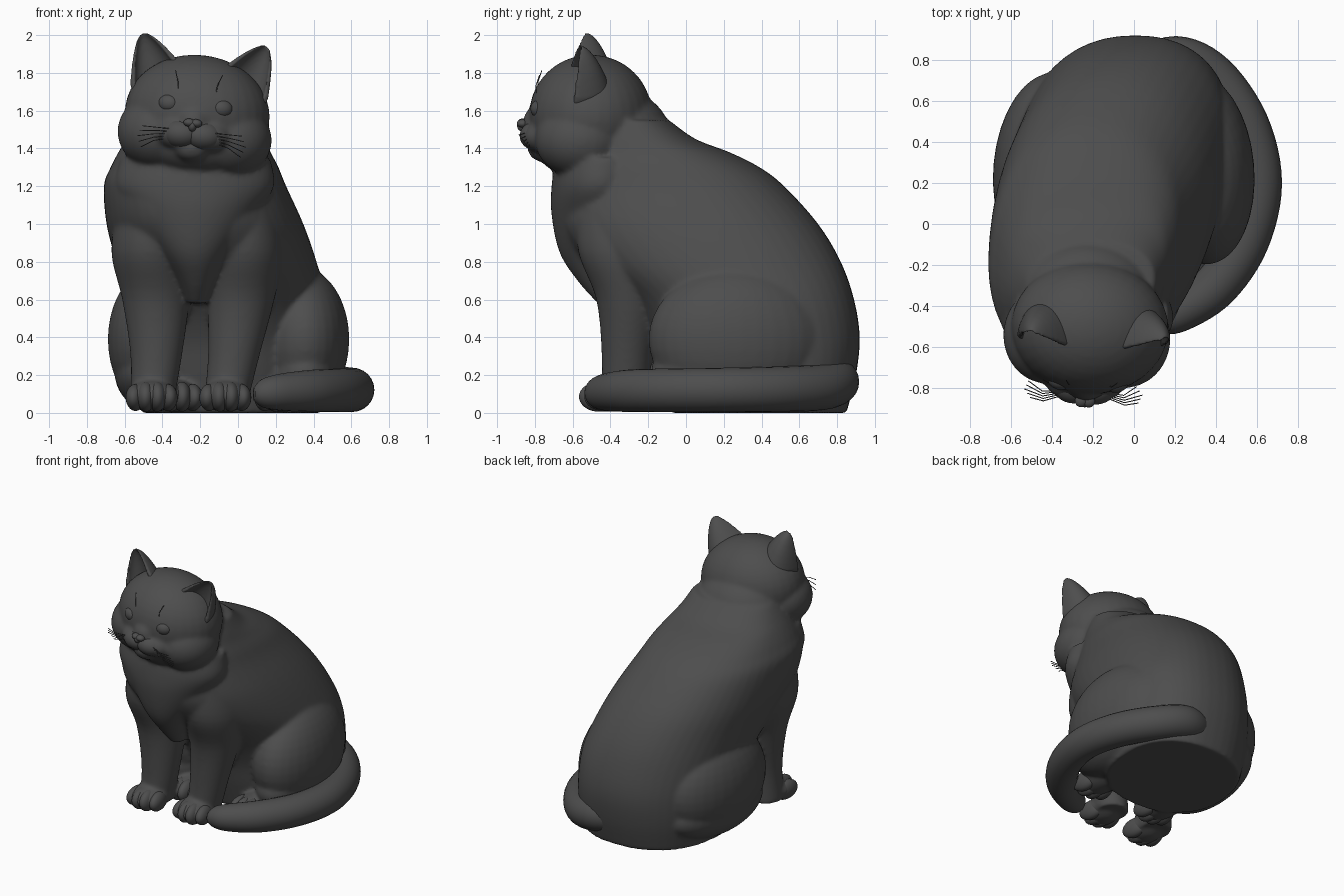
import bpy, bmesh, math
from mathutils import Matrix, Vector

if "Cube" in bpy.data.objects:
    bpy.data.objects.remove(bpy.data.objects["Cube"])

fur = bpy.data.materials.new("charcoal_grey")
fur.diffuse_color = (0.075, 0.075, 0.075, 1)
fur.use_nodes = True
fur.node_tree.nodes["Principled BSDF"].inputs["Base Color"].default_value = fur.diffuse_color
# Tilted frame of the head
HEAD = (Matrix.Translation((-0.213, -0.46, 1.58)) @ Matrix.Rotation(math.radians(6), 4, 'Y')
        @ Matrix.Rotation(math.radians(-3), 4, 'Z'))


def ball(bm, loc, rad, rot=0.0, frame=Matrix()):
    """Ellipsoid, optionally turned about z."""
    m = Matrix.Translation(loc) @ Matrix.Rotation(math.radians(rot), 4, 'Z') @ Matrix.Diagonal((*rad, 1))
    bmesh.ops.create_uvsphere(bm, u_segments=32, v_segments=20, radius=1, matrix=frame @ m)


def skin(bm, rings):
    """Join rings of points with quads and cap both ends."""
    rows = [[bm.verts.new(p) for p in r] for r in rings]
    n = len(rows[0])
    faces = [bm.faces.new((a[i], a[(i + 1) % n], b[(i + 1) % n], b[i]))
             for a, b in zip(rows, rows[1:]) for i in range(n)]
    faces += [bm.faces.new(rows[0]), bm.faces.new(rows[-1])]
    bmesh.ops.recalc_face_normals(bm, faces=faces)


def smooth_rows(rows, steps=5):
    """Catmull-Rom interpolation between rows of numbers."""
    out = []
    for i in range(len(rows) - 1):
        p0, p1, p2, p3 = (rows[max(i - 1, 0)], rows[i], rows[i + 1], rows[min(i + 2, len(rows) - 1)])
        for k in range(steps):
            t = k / steps
            out.append([b + 0.5 * t * (c - a + t * (2 * a - 5 * b + 4 * c - d + t * (3 * (b - c) + d - a)))
                        for a, b, c, d in zip(p0, p1, p2, p3)])
    return out + [list(rows[-1])]


def loft(bm, rows, power=2.0, shear=0.0, n=48):
    """Stack of level rounded slices, each (z, y front, y back, x left, x right)."""
    rings = []
    for z, y0, y1, x0, x1 in smooth_rows(rows):
        ring = []
        for i in range(n):
            a = 2 * math.pi * i / n
            c, s = math.cos(a), math.sin(a)
            px = math.copysign(abs(c) ** (2 / power), c)
            py = math.copysign(abs(s) ** (2 / power), s)
            dy = py * (y1 - y0) / 2
            ring.append(((x0 + x1) / 2 + px * (x1 - x0) / 2 + shear * dy, (y0 + y1) / 2 + dy, z))
        rings.append(ring)
    skin(bm, rings)


def finish(bm, name, voxel=0.0, smooth=0):
    me = bpy.data.meshes.new(name)
    for f in bm.faces:
        f.smooth = True
    bm.to_mesh(me)
    bm.free()
    me.materials.append(fur)
    ob = bpy.data.objects.new(name, me)
    bpy.context.collection.objects.link(ob)
    if voxel:
        r = ob.modifiers.new("blend", 'REMESH')
        r.mode, r.voxel_size, r.use_smooth_shade = 'VOXEL', voxel, True
        s = ob.modifiers.new("soften", 'SMOOTH')
        s.factor, s.iterations = 0.5, smooth
    return ob


def strands(name, lines, radius, matrix=Matrix()):
    cu = bpy.data.curves.new(name, 'CURVE')
    cu.dimensions, cu.bevel_depth, cu.bevel_resolution = '3D', radius, 1
    for pts in lines:
        sp = cu.splines.new('POLY')
        sp.points.add(len(pts) - 1)
        for p, co in zip(sp.points, pts):
            p.co = (*co, 1)
    cu.materials.append(fur)
    ob = bpy.data.objects.new(name, cu)
    ob.matrix_world = matrix
    bpy.context.collection.objects.link(ob)


# Torso and chest ruff
bm = bmesh.new()
loft(bm, [(0.0, -0.08, 0.85, -0.50, 0.44), (0.2, -0.14, 0.90, -0.54, 0.47),
          (0.4, -0.20, 0.92, -0.56, 0.47), (0.6, -0.32, 0.89, -0.59, 0.46),
          (0.8, -0.54, 0.82, -0.64, 0.41), (1.0, -0.68, 0.70, -0.69, 0.34),
          (1.2, -0.70, 0.52, -0.705, 0.25), (1.3, -0.68, 0.39, -0.67, 0.21),
          (1.38, -0.64, 0.23, -0.63, 0.17), (1.45, -0.58, 0.05, -0.59, 0.14),
          (1.55, -0.52, -0.09, -0.53, 0.10)], power=2.25, shear=0.09)
loft(bm, [(0.58, -0.47, -0.30, -0.27, -0.17), (0.70, -0.575, -0.3, -0.32, -0.12),
          (0.85, -0.67, -0.3, -0.41, -0.05), (1.05, -0.712, -0.2, -0.56, 0.10),
          (1.2, -0.712, -0.2, -0.65, 0.19), (1.35, -0.69, -0.2, -0.62, 0.17)])
# Front legs, haunches and hind feet, blended into the torso
for s in (-1, 1):
    rows = []
    for z, mid, off, r, y0, y1 in ((0.04, -0.262, 0.195, 0.115, -0.45, -0.2), (0.3, -0.228, 0.205, 0.136, -0.446, -0.18),
                                   (0.6, -0.21, 0.225, 0.178, -0.475, -0.12),
                                   (0.85, -0.215, 0.245, 0.21, -0.57, -0.02), (1.1, -0.215, 0.22, 0.2, -0.58, 0.0)):
        rows.append((z, y0, y1, mid + s * off - r, mid + s * off + r))
    loft(bm, rows)
    ball(bm, (-0.262 + s * 0.195, -0.41, 0.09), (0.13, 0.145, 0.085))
    cx = -0.05 + s * 0.375
    ball(bm, (cx, 0.27, 0.39), (0.262, 0.47, 0.385), s * 5)
    ball(bm, (cx, 0.27, 0.21), (0.225, 0.46, 0.21), s * 5)
    ball(bm, (cx - s * 0.1, -0.08, 0.09), (0.12, 0.2, 0.085))
# Skull, nape, jaw, muzzle bridge, chin and cheeks
for loc, rad in (((0, -0.045, 0), (0.385, 0.325, 0.315)), ((0, 0.10, -0.12), (0.33, 0.28, 0.25)),
                 ((0, -0.12, -0.16), (0.3, 0.22, 0.165)), ((0, -0.29, -0.05), (0.10, 0.115, 0.11)),
                 ((0, -0.29, -0.18), (0.10, 0.09, 0.075)), ((-0.19, -0.09, -0.115), (0.22, 0.24, 0.2)),
                 ((0.19, -0.09, -0.115), (0.22, 0.24, 0.2)), ((-0.075, -0.29, -0.11), (0.13, 0.11, 0.09)),
                 ((0.075, -0.29, -0.11), (0.13, 0.11, 0.09))):
    ball(bm, loc, rad, 0, HEAD)
finish(bm, "body_and_head", 0.0135, 9)

# Cupped ears
bm = bmesh.new()
for s in (-1, 1):
    rings = []
    for t in (-0.6, -0.3, 0, 0.2, 0.4, 0.55, 0.7, 0.8, 0.88, 0.94, 0.98):
        f = max(1.0 - t, 0.004) ** 0.62
        w, d = min(0.15 * f, 0.155), 0.20 * min(f, 1.1)
        c = Vector((0.245 + 0.09 * t, -0.14 + 0.05 * t, 0.195 + 0.205 * t))
        ring = []
        for k in range(40):
            a = 2 * math.pi * (k + 0.5) / 40
            inner = k >= 20
            depth = abs(math.sin(a)) * d * (0.5 if inner else 1)
            p = c + Vector((0.82, 0.12, -0.5)) * w * math.cos(a) * (0.80 if inner else 1) + Vector((0, depth, 0))
            ring.append((s * p.x, p.y, p.z))
        rings.append(ring)
    skin(bm, rings)
bm.transform(HEAD)
finish(bm, "ears", 0.008, 5)

# Toes of all four paws
bm = bmesh.new()
for cx, cy in ((-0.457, -0.465), (-0.067, -0.465), (0.225, -0.19), (-0.325, -0.19)):
    for i in range(4):
        k = i - 1.5
        ball(bm, (cx + k * 0.057, cy + 0.014 * k * k, 0.086 - 0.002 * k * k),
             (0.05, 0.105, 0.08 - 0.004 * k * k), k * 6)
finish(bm, "toes")

# Tail curling round the right side
path = smooth_rows([(0.02, 0.74, 0.18, 0.10), (0.2, 0.795, 0.165, 0.122), (0.38, 0.71, 0.135, 0.122),
                    (0.54, 0.48, 0.125, 0.12), (0.605, 0.2, 0.122, 0.117), (0.545, -0.08, 0.12, 0.115),
                    (0.40, -0.30, 0.117, 0.112), (0.23, -0.425, 0.11, 0.098), (0.13, -0.465, 0.105, 0.075),
                    (0.085, -0.475, 0.10, 0.035)], 6)
rings = []
for i, (x, y, z, r) in enumerate(path):
    a, b = path[max(i - 1, 0)], path[min(i + 1, len(path) - 1)]
    side = Vector((b[1] - a[1], a[0] - b[0], 0)).normalized()
    rings.append([Vector((x, y, z)) + r * (math.cos(t) * side + math.sin(t) * Vector((0, 0, 1)))
                  for t in (2 * math.pi * k / 24 for k in range(24))])
bm = bmesh.new()
skin(bm, rings)
finish(bm, "tail")

# Muzzle pads and nose
bm = bmesh.new()
for s in (-1, 1):
    ball(bm, (s * 0.062, -0.325, -0.11), (0.105, 0.092, 0.078), s * 18, HEAD)
    ball(bm, (s * 0.018, -0.405, -0.048), (0.032, 0.03, 0.022), 0, HEAD)
ball(bm, (0, -0.405, -0.063), (0.022, 0.03, 0.03), 0, HEAD)
finish(bm, "muzzle")

# Eyes
bm = bmesh.new()
for s in (-1, 1):
    ball(bm, (s * 0.143, -0.31, 0.043), (0.057, 0.045, 0.048), s * 20, HEAD)
finish(bm, "eyes")

# Whiskers and brow hairs
lines = []
for s in (-1, 1):
    for i in range(5):
        k = i - 2
        lines.append([(s * (0.10 + 0.008 * i), -0.38 + 0.005 * i, -0.09 - 0.013 * i),
                      (s * 0.20, -0.39 + 0.012 * k, -0.09 - 0.018 * i),
                      (s * (0.29 - 0.012 * abs(k)), -0.36 + 0.02 * k, -0.09 - 0.028 * i)])
    lines.append([(s * 0.10, -0.325, 0.10), (s * 0.105, -0.33, 0.16), (s * 0.125, -0.31, 0.22)])
strands("whiskers", lines, 0.0025, HEAD)
